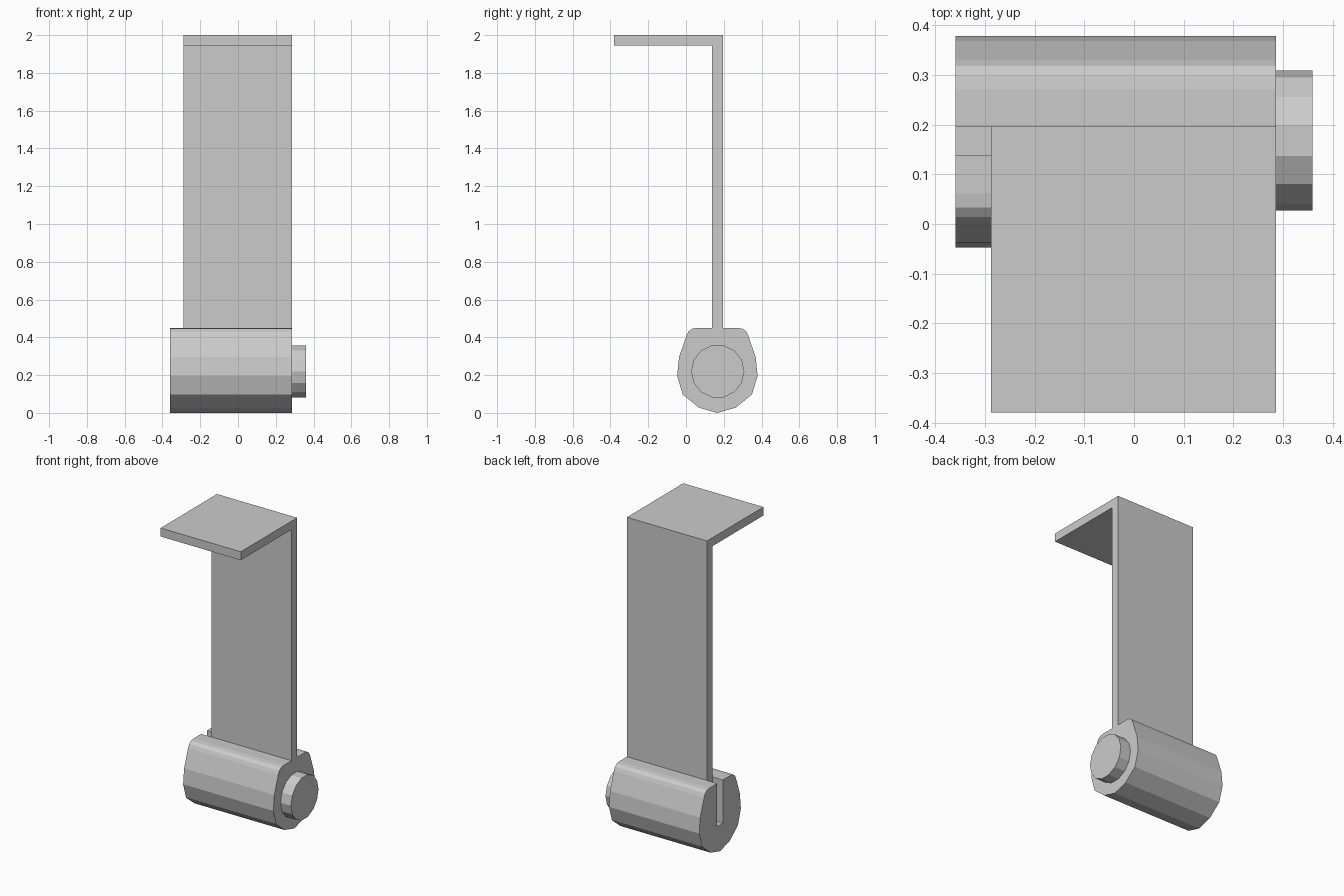
import bpy
import bmesh
import math
from mathutils import Matrix

cube = bpy.data.objects.get("Cube")
if cube:
    bpy.data.objects.remove(cube, do_unlink=True)

grey = bpy.data.materials.new("plain grey")
grey.use_nodes = True
colour = (0.6, 0.6, 0.6, 1)
grey.diffuse_color = colour
grey.node_tree.nodes["Principled BSDF"].inputs["Base Color"].default_value = colour


def make_object(name, bm):
    bmesh.ops.recalc_face_normals(bm, faces=bm.faces[:])
    mesh = bpy.data.meshes.new(name)
    bm.to_mesh(mesh)
    bm.free()
    mesh.materials.append(grey)
    obj = bpy.data.objects.new(name, mesh)
    bpy.context.collection.objects.link(obj)
    return obj


def extrude_x(name, profile, x0, x1):
    """Extrude a (y, z) outline from x0 to x1."""
    bm = bmesh.new()
    face = bm.faces.new([bm.verts.new((x0, y, z)) for y, z in profile])
    result = bmesh.ops.extrude_face_region(bm, geom=[face], use_keep_orig=True)
    verts = [v for v in result["geom"] if isinstance(v, bmesh.types.BMVert)]
    bmesh.ops.translate(bm, verts=verts, vec=(x1 - x0, 0, 0))
    return make_object(name, bm)


LEFT_END, RIGHT_END, PLATE_EDGE = -0.36, 0.286, -0.288
PLATE_FRONT, PLATE_BACK = 0.138, 0.196
AXIS_Y, BODY_TOP = 0.166, 0.45

# Faceted barrel, mirrored half outline
half = [(0.098, 0.028), (0.183, 0.097), (0.213, 0.195), (0.203, 0.295),
        (0.163, 0.41), (0.152, 0.432), (0.133, 0.446), (0.105, BODY_TOP)]
outline = [(AXIS_Y, 0)] + [(AXIS_Y + y, z) for y, z in half]
outline += [(AXIS_Y - y, z) for y, z in reversed(half)]
barrel = extrude_x("barrel", outline, LEFT_END, RIGHT_END)

# Open slot beside the plate
slot = [(PLATE_FRONT, 0.17), (PLATE_BACK, 0.17), (PLATE_BACK, 0.6), (PLATE_FRONT, 0.6)]
cutter = extrude_x("slot_cutter", slot, LEFT_END - 0.1, PLATE_EDGE)
cutter.hide_render = True
cut = barrel.modifiers.new("slot", "BOOLEAN")
cut.operation = "DIFFERENCE"
cut.solver = "EXACT"
cut.object = cutter
bpy.context.view_layer.objects.active = barrel
bpy.ops.object.modifier_apply(modifier=cut.name)
bpy.data.objects.remove(cutter, do_unlink=True)

# Upright plate bent into a shelf at the top
bracket = [(PLATE_FRONT, BODY_TOP), (PLATE_BACK, BODY_TOP), (PLATE_BACK, 2),
           (-0.38, 2), (-0.38, 1.945), (PLATE_FRONT, 1.945)]
extrude_x("bracket", bracket, PLATE_EDGE, RIGHT_END)

# Pin end
bm = bmesh.new()
bmesh.ops.create_cone(bm, cap_ends=True, segments=14, radius1=0.141, radius2=0.141,
                      depth=0.074,
                      matrix=Matrix.Translation((RIGHT_END + 0.037, 0.168, 0.22))
                      @ Matrix.Rotation(math.pi / 2, 4, "Y")
                      @ Matrix.Rotation(math.pi, 4, "Z"))
make_object("pin", bm)
